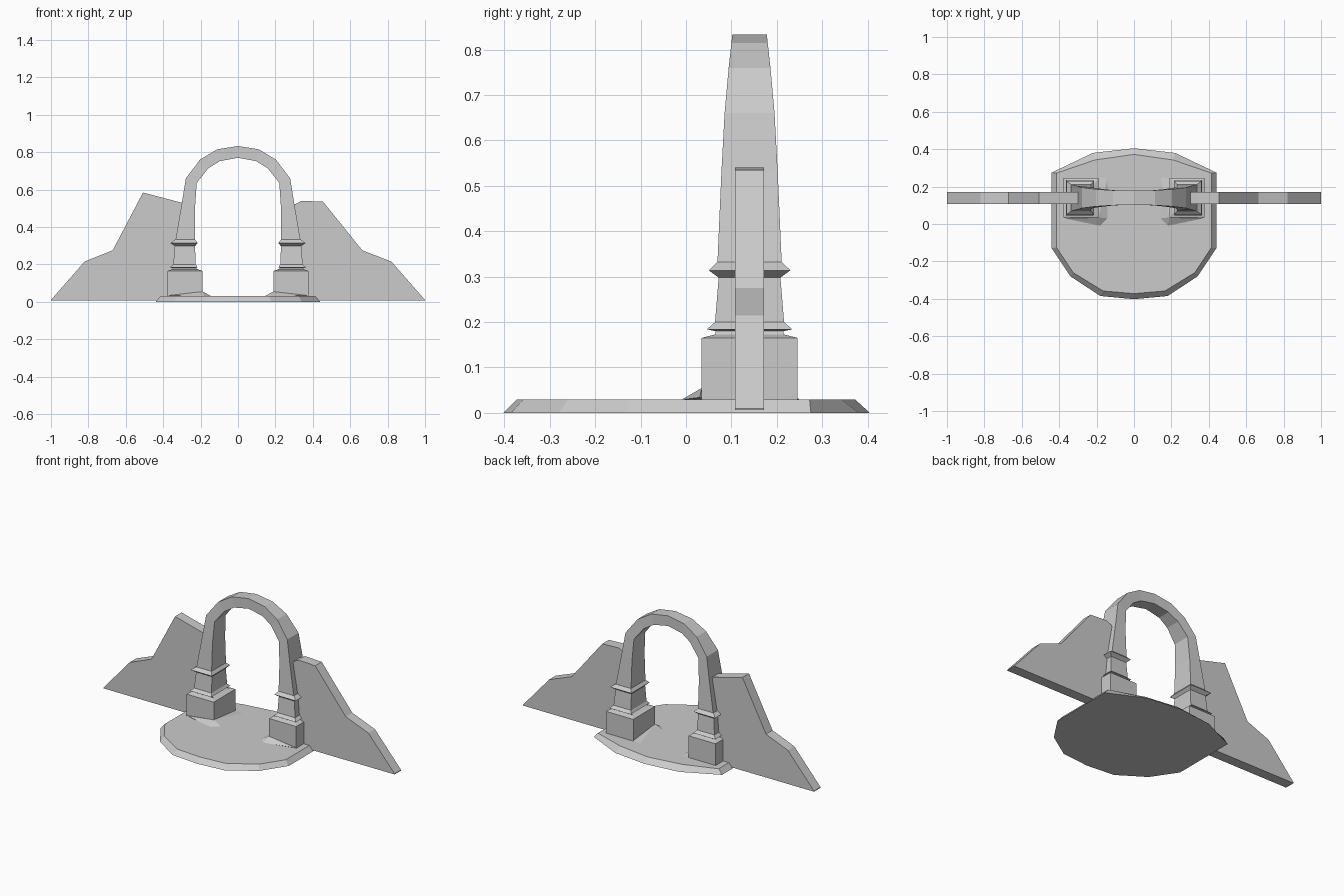
import bpy, bmesh

if "Cube" in bpy.data.objects:
    bpy.data.objects.remove(bpy.data.objects["Cube"])

YC = 0.14  # depth line shared by the arch, piers and walls


def finish(name, bm):
    bmesh.ops.recalc_face_normals(bm, faces=bm.faces)
    me = bpy.data.meshes.new(name)
    bm.to_mesh(me)
    bm.free()
    ob = bpy.data.objects.new(name, me)
    bpy.context.collection.objects.link(ob)
    return ob


def loft(name, rings):
    """Skin closed rings of equal length and cap both ends."""
    bm = bmesh.new()
    vs = [[bm.verts.new(p) for p in r] for r in rings]
    n = len(rings[0])
    for a, b in zip(vs, vs[1:]):
        for i in range(n):
            j = (i + 1) % n
            bm.faces.new((a[i], a[j], b[j], b[i]))
    bm.faces.new(vs[0])
    bm.faces.new(vs[-1])
    return finish(name, bm)


def hull(name, pts):
    bm = bmesh.new()
    for p in pts:
        bm.verts.new(p)
    bmesh.ops.convex_hull(bm, input=bm.verts)
    return finish(name, bm)


# Faceted ground slab with sloping rim
def outline(half, z):
    left = [(-x, y, z) for x, y in half[-2:0:-1]]
    return [(x, y, z) for x, y in half] + left


bottom = [(0, .405), (.22, .38), (.44, .275), (.44, -.13), (.34, -.28), (.18, -.385), (0, -.402)]
top = [(0, .372), (.21, .342), (.415, .272), (.415, -.125), (.325, -.26), (.165, -.358), (0, -.372)]
loft("ground_slab", [outline(bottom, 0), outline(top, .03)])

# Stepped piers: centre x, half width, half depth, height
pier = [(.283, .093, .106, .015), (.283, .093, .106, .165), (.283, .070, .075, .173),
        (.287, .060, .075, .180), (.290, .074, .094, .184), (.286, .060, .076, .200),
        (.284, .054, .068, .298), (.288, .073, .090, .314), (.283, .053, .071, .332)]
# Soil banked against the inner front corner of each pier
soil = [(.37, .045, .02), (.37, .03, .034), (.18, -.01, .029), (.14, .03, .029),
        (.14, .25, .029), (.19, .035, .055), (.20, .245, .033)]
for s, side in ((-1, "left"), (1, "right")):
    rings = [[(s * (c + a * w), YC + b * d, z)
              for a, b in ((-1, -1), (1, -1), (1, 1), (-1, 1))]
             for c, w, d, z in pier]
    loft(side + "_pier", rings)
    hull(side + "_soil", [(s * x, y, z) for x, y, z in soil])

# Tapered arch: outer x/z, inner x/z, half depth
half = [(.335, .325, .230, .325, .071), (.300, .53, .230, .50, .062),
        (.279, .66, .221, .635, .055), (.203, .76, .160, .713, .046),
        (.112, .815, .097, .752, .040)]
path = [(-a, b, -c, d, e) for a, b, c, d, e in half]
path += [(0, .833, 0, .770, .038)] + half[::-1]
loft("arch", [[(ox, YC - d, oz), (ox, YC + d, oz), (ix, YC + d, iz), (ix, YC - d, iz)]
              for ox, oz, ix, iz, d in path])

# Rocky side walls
walls = {
    "left_wall": [(-1, .006), (-1, .010), (-.82, .215), (-.67, .275), (-.508, .584),
                  (-.29, .527), (-.29, .006)],
    "right_wall": [(1, .006), (1, .010), (.82, .215), (.665, .275), (.455, .535),
                   (.34, .540), (.29, .513), (.29, .006)],
}
for name, prof in walls.items():
    loft(name, [[(x, y, z) for x, z in prof] for y in (.108, .172)])
